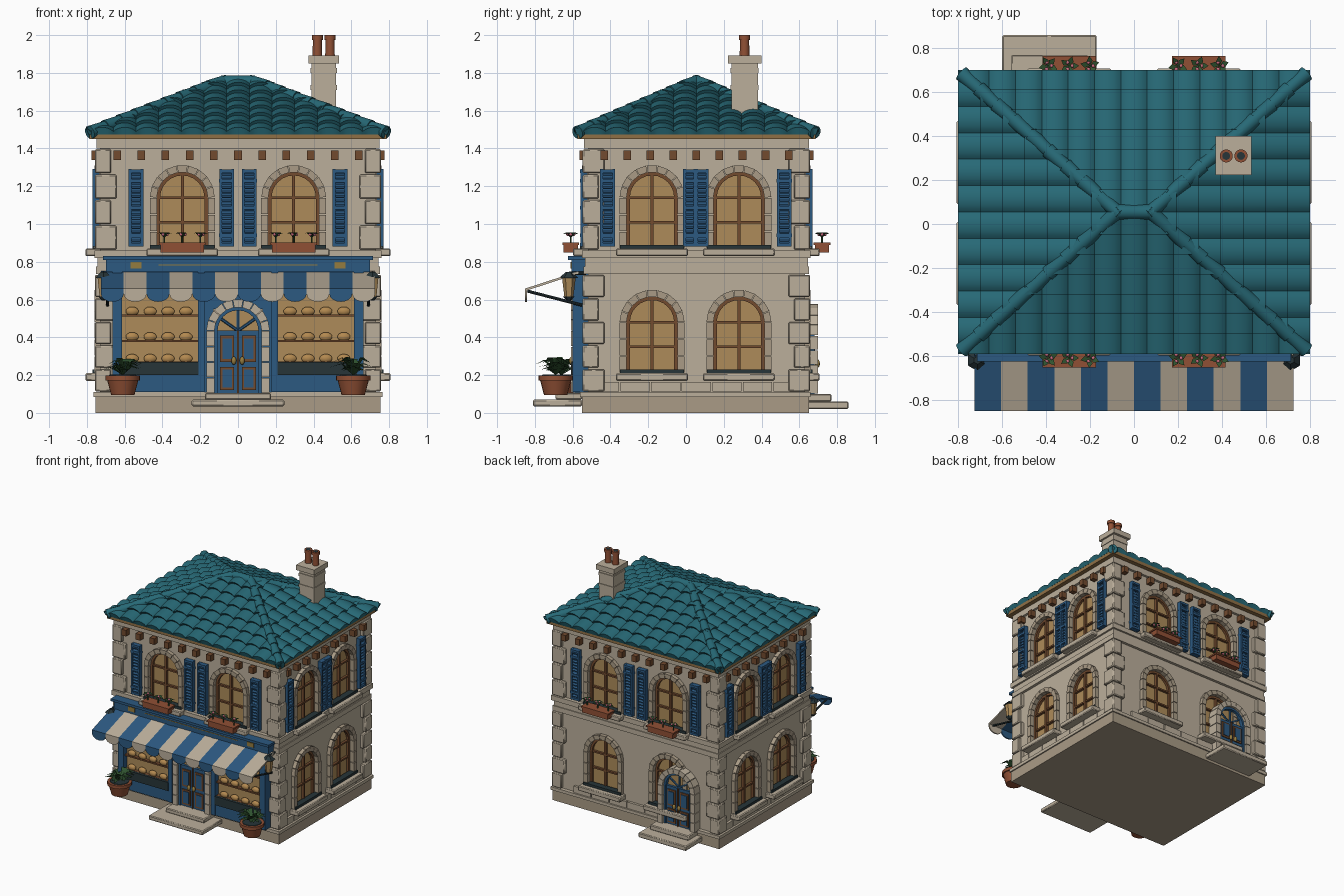
import bpy, bmesh, math, random
from mathutils import Matrix, Vector

if "Cube" in bpy.data.objects:
    bpy.data.objects.remove(bpy.data.objects["Cube"])
random.seed(4)
T, I = Matrix.Translation, Matrix.Identity(4)
COL = dict(cream=(.5, .43, .33), stone=(.40, .33, .24), blue=(.025, .10, .22), teal=(.02, .14, .18),
           glass=(.42, .26, .10), brown=(.17, .07, .028), tan=(.28, .16, .06), clay=(.28, .08, .035),
           dark=(.02, .035, .04), green=(.03, .09, .03), pink=(.6, .15, .22), bread=(.45, .25, .08),
           brass=(.3, .2, .05))
parts = {}

def bm_of(name, mat):
    return parts.setdefault(name, (bmesh.new(), mat))[0]

def box(name, mat, c, s, M=I):
    bmesh.ops.create_cube(bm_of(name, mat), size=1, matrix=M @ T(c) @ Matrix.Diagonal((*s, 1)))

def span(name, mat, x0, x1, y0, y1, z0, z1, M=I):
    box(name, mat, ((x0+x1)/2, (y0+y1)/2, (z0+z1)/2), (x1-x0, y1-y0, z1-z0), M)

def rod(name, mat, p, q, r1, r2=None, seg=12, M=I):
    p, q = Vector(p), Vector(q)
    R = (q-p).to_track_quat('Z', 'Y').to_matrix().to_4x4()
    bmesh.ops.create_cone(bm_of(name, mat), cap_ends=True, segments=seg, radius1=r1, depth=(q-p).length,
                          radius2=r1 if r2 is None else r2, matrix=M @ T((p+q)/2) @ R)

def ball(name, mat, c, s, M=I):
    bmesh.ops.create_uvsphere(bm_of(name, mat), u_segments=10, v_segments=7, radius=1,
                              matrix=M @ T(c) @ Matrix.Diagonal((*s, 1)))

def prism(name, mat, pts, y0, y1, M=I):
    bm = bm_of(name, mat)
    a, b = [[bm.verts.new(M @ Vector((x, y, z))) for x, z in pts] for y in (y0, y1)]
    bm.faces.new(a), bm.faces.new(b[::-1])
    for i in range(len(pts)):
        j = (i+1) % len(pts)
        bm.faces.new((a[i], b[i], b[j], a[j]))

def leaf(name, base, ang, length, rise, w):
    bm, d, b = bm_of(name, 'green'), Vector((math.cos(ang), math.sin(ang), 0)), Vector(base)
    s, mid = Vector((-d.y, d.x, 0))*w, b + d*length*.5 + Vector((0, 0, rise))
    v = [bm.verts.new(p) for p in (b, mid+s, b+d*length+Vector((0, 0, rise*.7)), mid-s)]
    bm.faces.new(v)

# Facade frame: local x runs along the wall, local -y points outward
def wall(side, u, z=0):
    p, a = {'front': ((u, -.52, z), 0), 'right': ((.73, u, z), 90),
            'back': ((u, .63, z), 180), 'left': ((-.73, u, z), -90)}[side]
    return T(p) @ Matrix.Rotation(math.radians(a), 4, 'Z')

def arch(hw, h, n=16):
    return [(-hw, 0), (hw, 0)] + [(hw*math.cos(math.pi*i/n), h+hw*math.sin(math.pi*i/n)) for i in range(n+1)]

def surround(name, mat, M, ri, ro, h, y0, y1, n=9, blocks=3, gap=.03):
    for i in range(n):
        a, b = math.pi*(i+gap)/n, math.pi*(i+1-gap)/n
        prism(name, mat, [(r*math.cos(t), h+r*math.sin(t)) for r, t in ((ri, a), (ro, a), (ro, b), (ri, b))], y0, y1, M)
    for s in (-1, 1):
        for k in range(blocks):
            span(name, mat, *sorted((s*ri, s*ro)), y1, y0, h*(k+gap)/blocks, h*(k+1-gap)/blocks, M)

def window(side, u, z):
    M = wall(side, u, z)
    prism('window_cutter', 'cream', arch(.135, .27), .05, -.05, M)
    prism('window_glass', 'glass', arch(.134, .27), .045, .025, M)
    surround('window_frames', 'brown', M, .117, .136, .27, .03, .005, 12, 1, 0)
    surround('window_surrounds', 'stone', M, .135, .172, .27, .01, -.03)
    box('window_frames', 'brown', (0, .015, .2), (.016, .025, .4), M)
    for h in (.14, .27):
        box('window_frames', 'brown', (0, .017, h), (.25, .022, .013), M)
    box('window_bottom_rails', 'dark', (0, -.015, .01), (.34, .05, .02), M)
    span('window_sills', 'cream', -.19, .19, -.078, .01, -.04, 0, M)

def shutter(side, u):
    M = wall(side, u, .88)
    box('shutters', 'blue', (0, -.012, .205), (.07, .02, .4), M)
    for s in (-1, 1):
        box('shutters', 'blue', (s*.032, -.022, .205), (.014, .035, .41), M)
    for h in (.01, .06, .205, .35, .4):
        box('shutters', 'blue', (0, -.022, h), (.08 if h in (.06, .35) else .07, .038, .018), M)
    for k in range(16):
        box('shutters', 'blue', (0, 0, 0), (.05, .018, .006),
            M @ T((0, -.025, .03+k*.0235)) @ Matrix.Rotation(.6, 4, 'X'))

def flower_box(side, u):
    M = wall(side, u, .85)
    box('flower_boxes', 'clay', (0, -.09, .022), (.23, .075, .045), M)
    box('flower_boxes', 'clay', (0, -.09, .045), (.245, .088, .012), M)
    for x in (-.095, 0, .095):
        p = M @ Vector((x, -.09, .05))
        rod('flower_stems', 'green', p, p+Vector((0, 0, .04)), .004, seg=6)
        for k in range(5):
            leaf('flower_leaves', p+Vector((0, 0, .025)), k*1.257+x*9, .045, .03, .014)
        for k in range(3):
            ball('flower_heads', 'pink', p+Vector((.015*math.cos(k*2.1), .018*math.sin(k*2.1), .045)), (.009,)*3)

def door(M, h):
    surround('door_surrounds', 'cream', M, .125, .168, h, .06, -.03, 9, 4)
    prism('door_fanlights', 'glass', arch(.126, h), .05, .02, M)
    span('door_leaves', 'blue', -.125, .125, 0, .03, 0, h, M)
    surround('door_frames', 'blue', M, .108, .126, h, .03, -.01, 12, 1, 0)
    for a in (35, 90, 145):
        c, s = math.cos(math.radians(a)), math.sin(math.radians(a))
        rod('door_frames', 'blue', (0, .015, h), (.12*c, .015, h+.12*s), .008, seg=6, M=M)
    for s in (-1, 1):
        for lo, hi in ((.05, .42), (.5, .92)):
            span('door_mouldings', 'brown', s*.058-.037, s*.058+.037, -.008, 0, lo*h, hi*h, M)
            span('door_panels', 'blue', s*.058-.025, s*.058+.025, -.013, 0, lo*h+.014, hi*h-.014, M)
        ball('door_handles', 'brass', (s*.022, -.025, h*.52), (.014, .014, .022), M)
    box('door_mouldings', 'dark', (0, -.004, h/2), (.008, .012, h), M)

# Foundation, walls, belt and cornice
span('foundation', 'stone', -.755, .755, -.55, .65, 0, .085)
span('foundation_cap', 'cream', -.765, .765, -.56, .66, .085, .11)
span('walls', 'cream', -.73, .73, -.52, .63, .1, 1.45)
for z0, z1, o in ((.735, .775, .022), (.775, .82, .015), (.82, .86, .03), (1.4, 1.45, .02)):
    span('belt_courses', 'cream', -.73-o, .73+o, -.52-o, .63+o, z0, z1)
span('eaves_board', 'tan', -.785, .785, -.575, .685, 1.45, 1.478)
for side, c, n, p in (('front', 0, 5, .128), ('back', 0, 5, .128), ('left', .055, 4, .122), ('right', .055, 4, .122)):
    for i in range(-n, n+1):
        box('cornice_brackets', 'brown', (0, -.02, 1.365), (.04, .05, .05), wall(side, c+i*p))
    if side != 'front':
        for i in range(-3, 4):
            box('base_blocks', 'cream', (0, -.008, .138), (.155, .025, .052), wall(side, c+i*.162))

# Corner quoins
for sx in (-1, 1):
    for y, d in ((-.547, 1), (.657, -1)):
        for i in range(9):
            z, h = (.11+i*.125, .125) if i < 5 else (.86+(i-5)*.135, .135)
            lx, ly = (.115, .085) if i % 2 else (.085, .115)
            box('corner_quoins', 'cream', (sx*(.757-lx/2), y+d*ly/2, z+h/2), (lx, ly, h-.008))

# Windows, shutters, flower boxes, back door
for s in (-1, 1):
    for side in ('front', 'back'):
        window(side, s*.295, .87)
        flower_box(side, s*.295)
        for x in (.06, .54):
            shutter(side, s*x)
    window('back', s*.295, .21)
    side = 'right' if s > 0 else 'left'
    for y in (-.18, .28):
        window(side, y, .87)
        window(side, y, .21)
    for y in (-.415, .024, .08, .52):
        shutter(side, y)
door(wall('back', -.4, .1) @ T((0, -.04, 0)), .31)
span('back_steps', 'cream', -.6, -.17, .64, .86, .02, .06)
span('back_steps', 'cream', -.56, -.21, .64, .77, .06, .1)

# Shopfront with displays, sign board and front door
for a, b in ((-.66, -.13), (.13, .66)):
    span('shopfront_panel', 'blue', a, b, -.55, -.51, .11, .76)
span('shopfront_panel', 'blue', -.2, .2, -.55, -.51, .55, .76)
span('sign_board', 'blue', -.7, .7, -.605, -.52, .745, .825)
span('sign_board_cap', 'blue', -.715, .715, -.625, -.52, .81, .83)
span('sign_trim', 'brass', -.42, .42, -.609, -.6, .78, .785)
for s in (-1, 1):
    box('sign_trim', 'brass', (s*.54, -.606, .782), (.06, .01, .035))
    for x, w in ((.64, .05), (.195, .035)):
        box('shop_pilasters', 'blue', (s*x, -.56, .43), (w, .08, .64))
    box('shop_stall_riser', 'blue', (s*.42, -.565, .155), (.42, .06, .09))
    box('shop_stall_trim', 'dark', (s*.42, -.57, .235), (.42, .07, .07))
    box('display_back', 'glass', (s*.418, -.55, .47), (.41, .012, .4))
    for z in (.27, .385, .52):
        box('display_shelves', 'brown', (s*.418, -.568, z-.005), (.41, .035, .012))
        for k in range(4):
            ball('loaves', 'bread', (s*.418+(k-1.5)*.095, -.57, z+.018), (.036, .02, .024))
door(T((0, -.58, .105)), .33)
span('front_steps', 'cream', -.245, .245, -.81, -.55, .035, .07)
span('front_steps', 'cream', -.175, .175, -.69, -.55, .07, .105)

# Striped awning with scalloped valance
W = .121
for i in range(12):
    n, m, x = *(('awning_blue_stripes', 'blue') if i % 2 == 0 else ('awning_cream_stripes', 'cream')), (i-5.5)*W
    R = T((x, 0, 0)) @ Matrix.Rotation(math.pi/2, 4, 'Z')
    prism(n, m, [(-.57, .75), (-.852, .658), (-.852, .645), (-.57, .737)], -W/2, W/2, R)
    prism(n, m, [(-W/2, .652), (-W/2, .63)] + [(-W/2*math.cos(math.pi*k/8), .63-.042*math.sin(math.pi*k/8))
          for k in range(1, 8)] + [(W/2, .63), (W/2, .652)], -.852, -.842, T((x, 0, 0)))
for s in (-1, 1):
    rod('awning_arms', 'dark', (s*.69, -.84, .645), (s*.69, -.55, .57), .008, seg=8)

# Wall lanterns
for s in (-1, 1):
    x, y = s*.712, -.62
    rod('lantern_caps', 'dark', (x, y, .715), (x, y, .745), .05, .018, 6)
    rod('lantern_glass', 'glass', (x, y, .615), (x, y, .715), .024, .036, 6)
    rod('lantern_caps', 'dark', (x, y, .595), (x, y, .615), .012, .03, 6)
    rod('lantern_arms', 'dark', (x, y, .74), (x, -.53, .74), .009, seg=8)

# Potted plants
for x, y in ((-.61, -.66), (.61, -.69)):
    rod('plant_pots', 'clay', (x, y, .095), (x, y, .175), .062, .083, 20)
    rod('plant_pots', 'clay', (x, y, .172), (x, y, .198), .092, .092, 20)
    rod('pot_soil', 'dark', (x, y, .19), (x, y, .202), .078, .07, 16)
    for k in range(34):
        leaf('plant_leaves', (x, y, .2), k*2.4, random.uniform(.06, .125), random.uniform(.03, .095), .018)

# Hipped roof: barrel tiles laid in stepped courses, clipped at the hips
def slope(name, A, run, r, off, angle, phase, courses=7, pitch=.12):
    bm = bm_of(name, 'teal')
    nu = int(A/pitch*8)+2
    ts = [(0, None)] + [((c+f), f) for c in range(courses) for f in (0, .5, 1)]
    M = T((0, .055, 0)) @ Matrix.Rotation(angle, 4, 'Z')
    grid = []
    for t, f in ts:
        row = []
        for i in range(-nu, nu+1):
            u = i*pitch/8
            hump = abs(math.cos(math.pi*(u/pitch+phase)))**.7*.022
            k = t/courses
            z = 1.474+.278*k + (0 if f is None else hump+.016*(1-f))
            row.append(bm.verts.new((u, -(off+run*(1-k))-(0 if f is None else .012*(1-f)), z)))
        grid.append(row)
    for a, b in zip(grid, grid[1:]):
        for i in range(2*nu):
            bm.faces.new((a[i], a[i+1], b[i+1], b[i]))
    for s in (-1, 1):
        bmesh.ops.bisect_plane(bm, geom=bm.verts[:]+bm.edges[:]+bm.faces[:], plane_co=(s*r, -off, 0),
                               plane_no=(s*run, A-r, 0), clear_outer=True)
    bmesh.ops.transform(bm, matrix=M, verts=bm.verts[:])

for k, n in enumerate(('front', 'right', 'back', 'left')):
    args = (.635, .71, 0, .08, k*math.pi/2, .5) if k % 2 else (.79, .635, .08, 0, k*math.pi/2, 0)
    slope('roof_tiles_'+n, *args)
for sx in (-1, 1):
    for sy in (-1, 1):
        a, b = Vector((sx*.785, .055+sy*.63, 1.485)), Vector((sx*.075, .055, 1.757))
        for k in range(9):
            rod('hip_caps', 'teal', a.lerp(b, k/9), a.lerp(b, (k+1.15)/9), .036, .029, 12)
rod('ridge_cap', 'teal', (-.09, .055, 1.752), (.09, .055, 1.752), .034, seg=12)

# Chimney
span('chimney', 'cream', .39, .52, .24, .38, 1.5, 1.86)
span('chimney_bands', 'cream', .385, .525, .235, .385, 1.71, 1.735)
span('chimney_bands', 'cream', .385, .525, .235, .385, 1.8, 1.825)
span('chimney_cap', 'cream', .372, .535, .222, .4, 1.85, 1.892)
for x in (.42, .487):
    rod('chimney_pots', 'clay', (x, .31, 1.89), (x, .31, 1.985), .026, .024, 14)
    rod('chimney_pots', 'clay', (x, .31, 1.975), (x, .31, 2.0), .03, seg=14)
    rod('chimney_pot_holes', 'dark', (x, .31, 1.99), (x, .31, 2.001), .018, seg=14)

# Turn the parts into objects
mats, objs = {}, {}
for c, rgb in COL.items():
    mats[c] = bpy.data.materials.new(c)
    mats[c].diffuse_color = (*rgb, 1)
for name, (bm, mat) in parts.items():
    if name.startswith('roof_tiles'):
        bm.normal_update()
    else:
        bmesh.ops.recalc_face_normals(bm, faces=bm.faces[:])
    me = bpy.data.meshes.new(name)
    bm.to_mesh(me)
    me.materials.append(mats[mat])
    objs[name] = bpy.data.objects.new(name, me)
    bpy.context.collection.objects.link(objs[name])

# Window openings cut into the walls
mod = objs['walls'].modifiers.new('openings', 'BOOLEAN')
mod.object, mod.operation, mod.solver = objs['window_cutter'], 'DIFFERENCE', 'EXACT'
bpy.context.view_layer.objects.active = objs['walls']
bpy.ops.object.modifier_apply(modifier='openings')
bpy.data.objects.remove(objs.pop('window_cutter'))
for n in ('corner_quoins', 'window_sills', 'front_steps', 'back_steps'):
    b = objs[n].modifiers.new('soft_edges', 'BEVEL')
    b.width, b.segments = .006, 1
for o in objs.values():
    o.select_set(True)
bpy.ops.object.shade_smooth_by_angle(angle=math.radians(35))

for m in bpy.data.materials:
    if m.users and not m.is_grease_pencil:
        m.use_nodes = True
        m.node_tree.nodes["Principled BSDF"].inputs["Base Color"].default_value = m.diffuse_color
